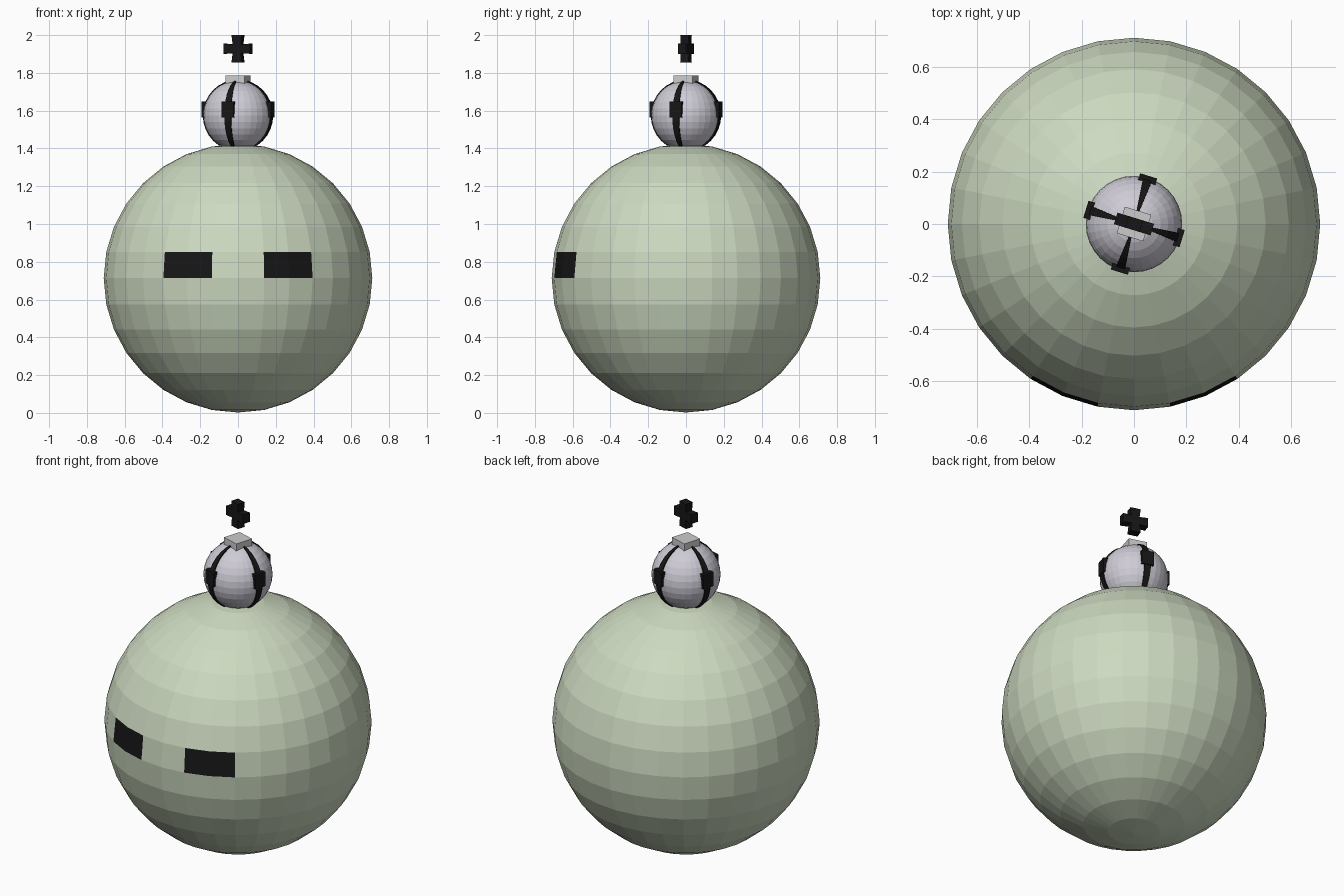
import bpy, bmesh, math
from mathutils import Matrix, Vector

if "Cube" in bpy.data.objects:
    bpy.data.objects.remove(bpy.data.objects["Cube"])

STEP = math.radians(11.25)          # one face of a 32 x 16 sphere
TURN = math.radians(-17)            # the top ornament is turned about z
BALL_Z, BALL_R = 1.575, 0.184


def material(name, rgb):
    m = bpy.data.materials.new(name)
    m.diffuse_color = (*rgb, 1)
    m.use_nodes = True
    m.node_tree.nodes["Principled BSDF"].inputs["Base Color"].default_value = m.diffuse_color
    return m


green = material("pale_green", (0.61, 0.70, 0.53))
black = material("black", (0.008, 0.008, 0.008))
silver = material("silver", (0.62, 0.60, 0.67))
grey = material("grey", (0.55, 0.55, 0.55))


def finish(bm, name, *mats):
    bmesh.ops.recalc_face_normals(bm, faces=bm.faces)
    me = bpy.data.meshes.new(name)
    bm.to_mesh(me)
    bm.free()
    ob = bpy.data.objects.new(name, me)
    for m in mats:
        me.materials.append(m)
    bpy.context.collection.objects.link(ob)
    return ob


def sphere(r):
    bm = bmesh.new()
    bmesh.ops.create_uvsphere(bm, u_segments=32, v_segments=16, radius=r)
    return bm


def box(name, size, loc, angle, mat):
    bm = bmesh.new()
    bmesh.ops.create_cube(bm, size=1, matrix=Matrix.Rotation(angle, 4, 'Z')
                          @ Matrix.Translation(loc) @ Matrix.Diagonal((*size, 1)))
    return finish(bm, name, mat)


# Body, with two-face-wide eyes coloured just above the equator
bm = sphere(0.711)
for f in bm.faces:
    c = f.calc_center_median()
    azimuth = abs(math.atan2(c.x, -c.y)) / STEP
    if 0 < c.z < 0.135 and 1 < azimuth < 3:
        f.material_index = 1
body = finish(bm, "body", green, black)
body.location.z = 0.713

# Small ball on top, turned so a face column sits under each band
ball = finish(sphere(BALL_R), "top_ball", silver)
ball.location.z = BALL_Z
ball.rotation_euler.z = TURN + STEP / 2

# Four raised meridian bands, one face column wide
bm = sphere(BALL_R + 0.006)
bmesh.ops.rotate(bm, verts=bm.verts, matrix=Matrix.Rotation(STEP / 2, 3, 'Z'))
drop = []
for f in bm.faces:
    c = f.calc_center_median()
    a = math.atan2(c.y, c.x) % (math.pi / 2)
    if min(a, math.pi / 2 - a) > STEP / 4:
        drop.append(f)
bmesh.ops.delete(bm, geom=drop, context='FACES')
for f in bm.faces:
    if f.normal.dot(f.calc_center_median()) < 0:
        f.normal_flip()
bands = finish(bm, "bands", black)
for p in bands.data.polygons:
    if p.normal.dot(p.center) < 0:
        p.flip()
bands.location.z = BALL_Z
bands.rotation_euler.z = TURN
solid = bands.modifiers.new("thickness", 'SOLIDIFY')
solid.thickness = 0.012
solid.offset = -1

# A block on each band
for i in range(4):
    box(f"band_block_{i + 1}", (0.026, 0.068, 0.083), (0.179, 0, 1.606),
        TURN + i * math.pi / 2, black)

# Square cap on the ball
box("cap", (0.106, 0.106, 0.043), (0, 0, 1.7645), TURN, grey)

# Floating cross with slightly flared arms
bm = bmesh.new()
quarter = [(0.023, 0.023), (0.073, 0.027), (0.073, -0.027), (0.023, -0.023)]
outline = []
for i in range(4):
    tip = quarter[1:3]
    if i % 2:
        tip = [(0.072, 0.029), (0.072, -0.029)]
    rot = Matrix.Rotation(i * math.pi / 2, 2)
    outline += [rot @ Vector(p) for p in (tip[1], tip[0], quarter[0])]
face = bm.faces.new([bm.verts.new((p.x, -0.023, p.y)) for p in outline])
out = bmesh.ops.extrude_face_region(bm, geom=[face])
bmesh.ops.translate(bm, vec=(0, 0.046, 0),
                    verts=[v for v in out["geom"] if isinstance(v, bmesh.types.BMVert)])
cross = finish(bm, "cross", black)
cross.location.z = 1.928
cross.rotation_euler.z = TURN
